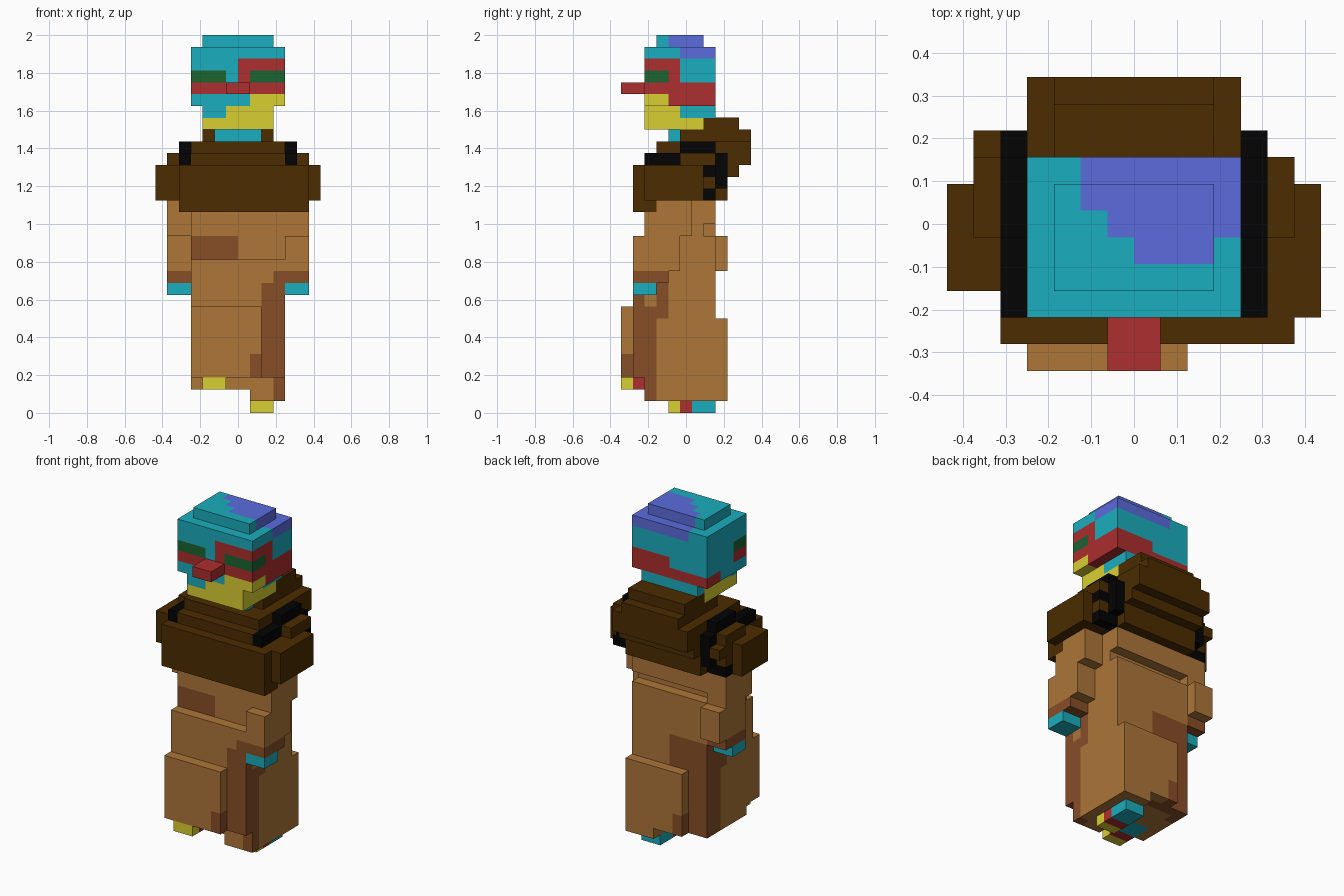
import bpy, bmesh
from mathutils import Vector

cube = bpy.data.objects.get("Cube")
if cube:
    bpy.data.objects.remove(cube, do_unlink=True)

U = 1 / 16        # size of one block
Y_MID = 5.5       # y cells run 0..11


def linear(hex_code):
    c = [int(hex_code[i:i + 2], 16) / 255 for i in (0, 2, 4)]
    return [v / 12.92 if v <= 0.04045 else ((v + 0.055) / 1.055) ** 2.4 for v in c] + [1]


COLOURS = dict(teal="1BAEBE", blue="5B6CDC", red="AD2E2E", green="1C6331", yellow="D9CF31",
               dark_brown="4C2C00", black="030303", tan="AD7638", brown="874E27")
MATS = {}
for key, code in COLOURS.items():
    m = bpy.data.materials.new(key)
    m.use_nodes = True
    m.diffuse_color = linear(code)
    bsdf = m.node_tree.nodes["Principled BSDF"]
    bsdf.inputs["Base Color"].default_value = linear(code)
    bsdf.inputs["Roughness"].default_value = 0.9
    MATS[key] = m

used = set()      # cells already taken by a part


def cells_of(box):
    x0, x1, y0, y1, z0, z1 = box
    return [(x, y, z) for x in range(x0, x1) for y in range(y0, y1) for z in range(z0, z1)]


def mirror(box):
    return (-box[1], -box[0]) + tuple(box[2:])


def shift_back(box, n):
    return box[:2] + (box[2] + n, box[3] + n) + box[4:]


def part(name, colour, boxes, paint=()):
    """Union of block boxes (x0, x1, y0, y1, z0, z1), with boxes of paint laid over it."""
    cells = {c: colour for b in boxes for c in cells_of(b) if c not in used}
    for col, box in paint:
        for c in cells_of(box):
            if c in cells:
                cells[c] = col
    used.update(cells)
    slots = sorted(set(cells.values()))
    bm = bmesh.new()
    verts = {}

    def corner(p):
        if p not in verts:
            verts[p] = bm.verts.new(Vector((p[0], p[1] - Y_MID, p[2])) * U)
        return verts[p]

    for c, col in cells.items():
        for axis in range(3):
            a, b = (axis + 1) % 3, (axis + 2) % 3
            for side in (0, 1):
                near = list(c)
                near[axis] += 1 if side else -1
                if tuple(near) in cells:
                    continue
                ring = []
                for da, db in ((0, 0), (1, 0), (1, 1), (0, 1)):
                    p = list(c)
                    p[axis] += side
                    p[a] += da
                    p[b] += db
                    ring.append(corner(tuple(p)))
                f = bm.faces.new(ring if side else ring[::-1])
                f.material_index = slots.index(col)
    # merge coplanar block faces of the same colour
    bmesh.ops.dissolve_limit(bm, angle_limit=0.01, verts=bm.verts[:], edges=bm.edges[:],
                             delimit={'MATERIAL'})
    me = bpy.data.meshes.new(name)
    bm.to_mesh(me)
    bm.free()
    for s in slots:
        me.materials.append(MATS[s])
    ob = bpy.data.objects.new(name, me)
    bpy.context.collection.objects.link(ob)


# Head: skull, crown and jaw, with painted face
part("head", "teal",
     [(-4, 4, 2, 8, 26, 31), (-3, 3, 3, 7, 31, 32), (-3, 3, 2, 8, 25, 26), (-3, 3, 2, 7, 24, 25)],
     [("blue", (-2, 4, 6, 8, 30, 32)), ("blue", (-1, 4, 5, 6, 30, 32)),
      ("blue", (0, 3, 4, 5, 30, 32)),
      # mask and eyes
      ("red", (0, 4, 2, 3, 28, 30)), ("red", (3, 4, 2, 5, 28, 30)),
      ("red", (-4, 4, 2, 4, 27, 28)), ("red", (3, 4, 4, 8, 26, 28)),
      ("red", (0, 4, 7, 8, 26, 28)), ("red", (-4, 0, 7, 8, 26, 27)),
      ("red", (-4, -3, 6, 8, 26, 27)),
      ("green", (-4, -1, 2, 4, 28, 29)), ("green", (1, 4, 2, 3, 28, 29)),
      ("green", (3, 4, 2, 4, 28, 29)),
      # chin
      ("yellow", (1, 4, 2, 4, 26, 27)), ("yellow", (-1, 3, 2, 5, 25, 26)),
      ("yellow", (-3, -2, 3, 7, 25, 26)), ("yellow", (-3, 3, 2, 7, 24, 25))])
part("nose", "red", [(-1, 1, 0, 2, 27, 28)])
part("neck", "teal", [(-2, 2, 4, 7, 23, 24)])

# Straps over the shoulders
strap = [(4, 5, 2, 5, 21, 22), (4, 5, 5, 8, 21, 23), (4, 5, 8, 9, 19, 22), (4, 5, 7, 8, 18, 20)]
part("strap_left", "black", strap)
part("strap_right", "black", [mirror(b) for b in strap])

# Cape: collar, chest band, shoulders
part("cape", "dark_brown",
     [(-5, 5, 2, 8, 18, 21), (-5, 6, 1, 2, 17, 21), (-5, 6, 2, 3, 17, 18),
      (-4, 4, 2, 3, 21, 22), (-4, 4, 3, 9, 21, 23), (-4, 4, 8, 9, 18, 21),
      (5, 6, 2, 8, 18, 21), (5, 6, 5, 8, 21, 22), (6, 7, 2, 7, 18, 21),
      (-6, -5, 3, 8, 18, 21), (-6, -5, 5, 8, 21, 22), (-6, -5, 8, 9, 20, 21),
      (-7, -6, 3, 7, 18, 21)],
     [("black", (5, 6, 7, 8, 20, 21)), ("black", (5, 6, 7, 8, 18, 19)),
      ("black", (-6, -5, 7, 8, 18, 19))])

# Hood bunched at the back of the neck
part("hood", "dark_brown",
     [(-3, 3, 7, 10, 24, 25), (-3, 3, 5, 11, 23, 24), (-4, 4, 9, 11, 21, 23),
      (-4, 4, 9, 10, 20, 21)])

# Torso, with a narrow waist groove at the back
part("torso", "tan",
     [(-4, 4, 2, 8, 13, 15), (-4, 4, 2, 7, 15, 16), (-4, 4, 2, 8, 16, 18)],
     [("brown", (-4, 0, 2, 3, 13, 15))])

# Feet: yellow toe, red band, teal heel
for name, b in (("foot_left", (1, 3, 4, 8, 0, 1)), ("foot_right", (-3, -1, 0, 4, 2, 3))):
    y = b[2]
    part(name, "teal", [b], [("yellow", b[:2] + (y, y + 1) + b[4:]),
                             ("red", b[:2] + (y + 1, y + 2) + b[4:])])

# Skirt of the robe
part("robe", "tan",
     [(-4, 4, 1, 8, 3, 13), (-4, 1, 2, 8, 2, 3), (1, 4, 2, 8, 1, 3),
      (-4, 2, 0, 1, 3, 9),                               # front panel
      (-2, 1, 8, 9, 2, 8), (1, 4, 8, 9, 1, 8)],          # back panel
     [("brown", (3, 4, 1, 3, 1, 12)), ("brown", (3, 4, 3, 4, 8, 12)),
      ("brown", (2, 3, 1, 2, 3, 11)), ("brown", (1, 2, 0, 1, 3, 5)),
      ("tan", (3, 4, 2, 3, 9, 10)),
      ("brown", (-4, 0, 7, 8, 2, 11)), ("brown", (-4, -3, 6, 8, 2, 11)),
      ("brown", (-4, -3, 5, 6, 8, 11)), ("brown", (-2, -1, 8, 9, 2, 4))])

# Arms: sleeve, cuff and hand; the right one swings back
shoulder = (4, 6, 2, 6, 15, 18)
forearm = (4, 6, 1, 5, 12, 15)
cuff = (4, 6, 1, 4, 11, 12)
hand = (4, 6, 1, 3, 10, 11)
for side, flip, back in (("left", lambda b: b, 0), ("right", mirror, 4)):
    low = [shift_back(flip(b), back) for b in (forearm, cuff, hand)]
    part("arm_" + side, "tan", [shift_back(flip(shoulder), back // 2)] + low[:2],
         [("brown", low[1])])
    part("hand_" + side, "teal", low[2:])
